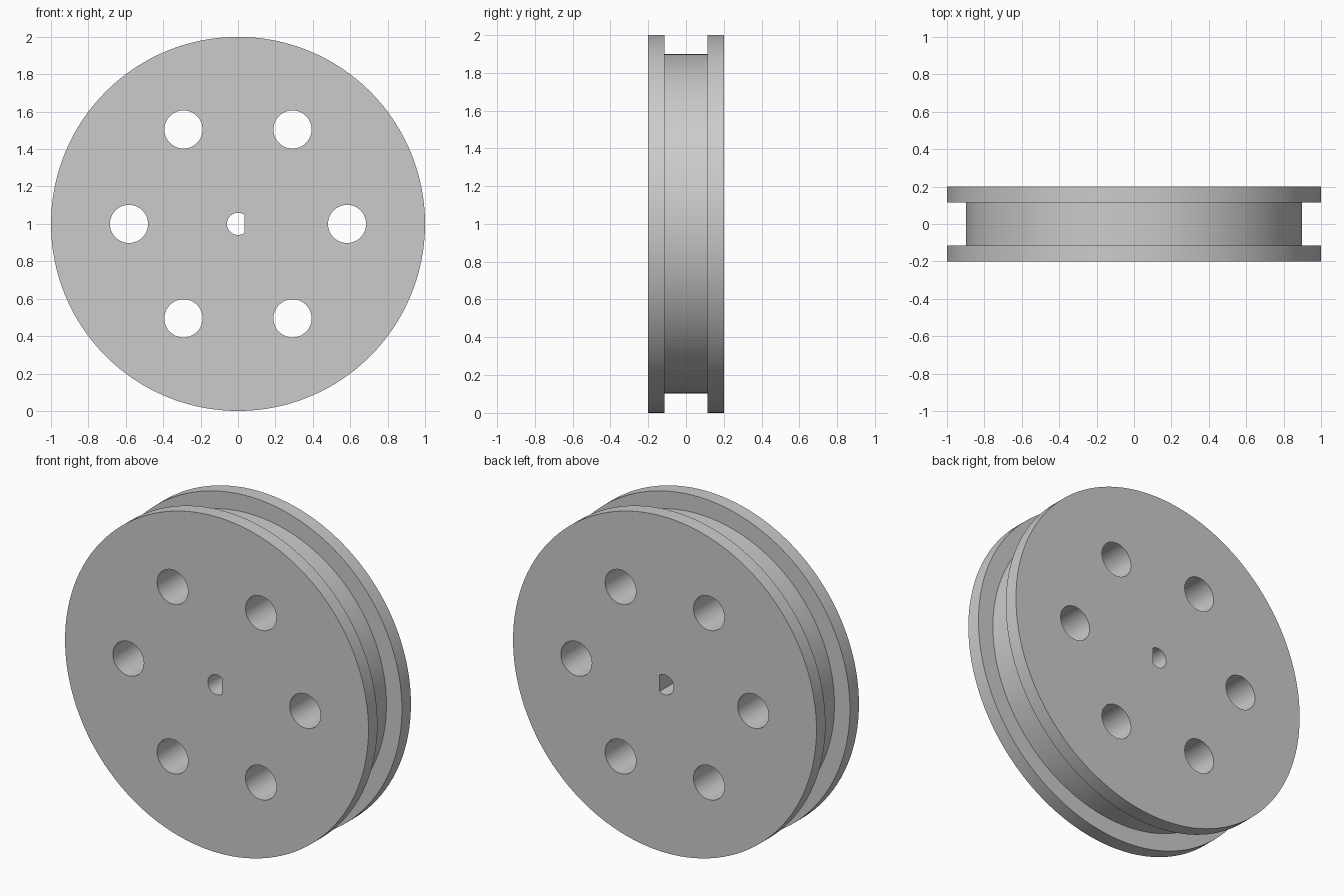
import bpy, bmesh
from math import cos, sin, pi, radians, acos

if "Cube" in bpy.data.objects:
    bpy.data.objects.remove(bpy.data.objects["Cube"])

CZ = 1.0            # height of the wheel axis
HALF = 0.2          # half thickness
GROOVE = 0.115      # half width of the rim groove


def make_object(name, bm):
    bmesh.ops.recalc_face_normals(bm, faces=bm.faces)
    mesh = bpy.data.meshes.new(name)
    bm.to_mesh(mesh)
    bm.free()
    obj = bpy.data.objects.new(name, mesh)
    bpy.context.collection.objects.link(obj)
    return obj


def lathe(name, profile, segments):
    """Revolve (radius, y) points around the y axis and cap both ends."""
    bm = bmesh.new()
    rings = [[bm.verts.new((r * cos(2 * pi * i / segments), y,
                            CZ + r * sin(2 * pi * i / segments)))
              for i in range(segments)] for r, y in profile]
    for a, b in zip(rings, rings[1:]):
        for i in range(segments):
            j = (i + 1) % segments
            bm.faces.new((a[i], a[j], b[j], b[i]))
    bm.faces.new(rings[0])
    bm.faces.new(rings[-1])
    return make_object(name, bm)


def add_prism(bm, outline):
    """Extrude a closed (x, z) outline right through the wheel."""
    front, back = [[bm.verts.new((x, y, z)) for x, z in outline]
                   for y in (-HALF - 0.1, HALF + 0.1)]
    n = len(outline)
    for i in range(n):
        j = (i + 1) % n
        bm.faces.new((front[i], front[j], back[j], back[i]))
    bm.faces.new(front)
    bm.faces.new(back)


def arc(cx, cz, r, start, end, steps):
    return [(cx + r * cos(start + (end - start) * i / steps),
             cz + r * sin(start + (end - start) * i / steps))
            for i in range(steps + 1)]


# Wheel disc with a square groove between two flanges
wheel = lathe("grooved_wheel", [(1.0, -HALF), (1.0, -GROOVE), (0.898, -GROOVE),
                                (0.898, GROOVE), (1.0, GROOVE), (1.0, HALF)], 128)

# Six round holes and the D-shaped shaft hole
cutter_bm = bmesh.new()
for k in range(6):
    a = k * pi / 3
    add_prism(cutter_bm, arc(0.583 * cos(a), CZ + 0.583 * sin(a), 0.102, 0, 2 * pi, 48)[:-1])
flat = acos(0.034 / 0.059)
add_prism(cutter_bm, arc(0, CZ, 0.059, flat, 2 * pi - flat, 36))
cutter = make_object("hole_cutter", cutter_bm)
cutter.hide_render = True

bpy.context.view_layer.objects.active = wheel
wheel.select_set(True)
cut = wheel.modifiers.new("holes", 'BOOLEAN')
cut.operation = 'DIFFERENCE'
cut.solver = 'EXACT'
cut.object = cutter
bpy.ops.object.modifier_apply(modifier=cut.name)
bpy.data.objects.remove(cutter)

bpy.ops.object.shade_smooth_by_angle(angle=radians(30))
